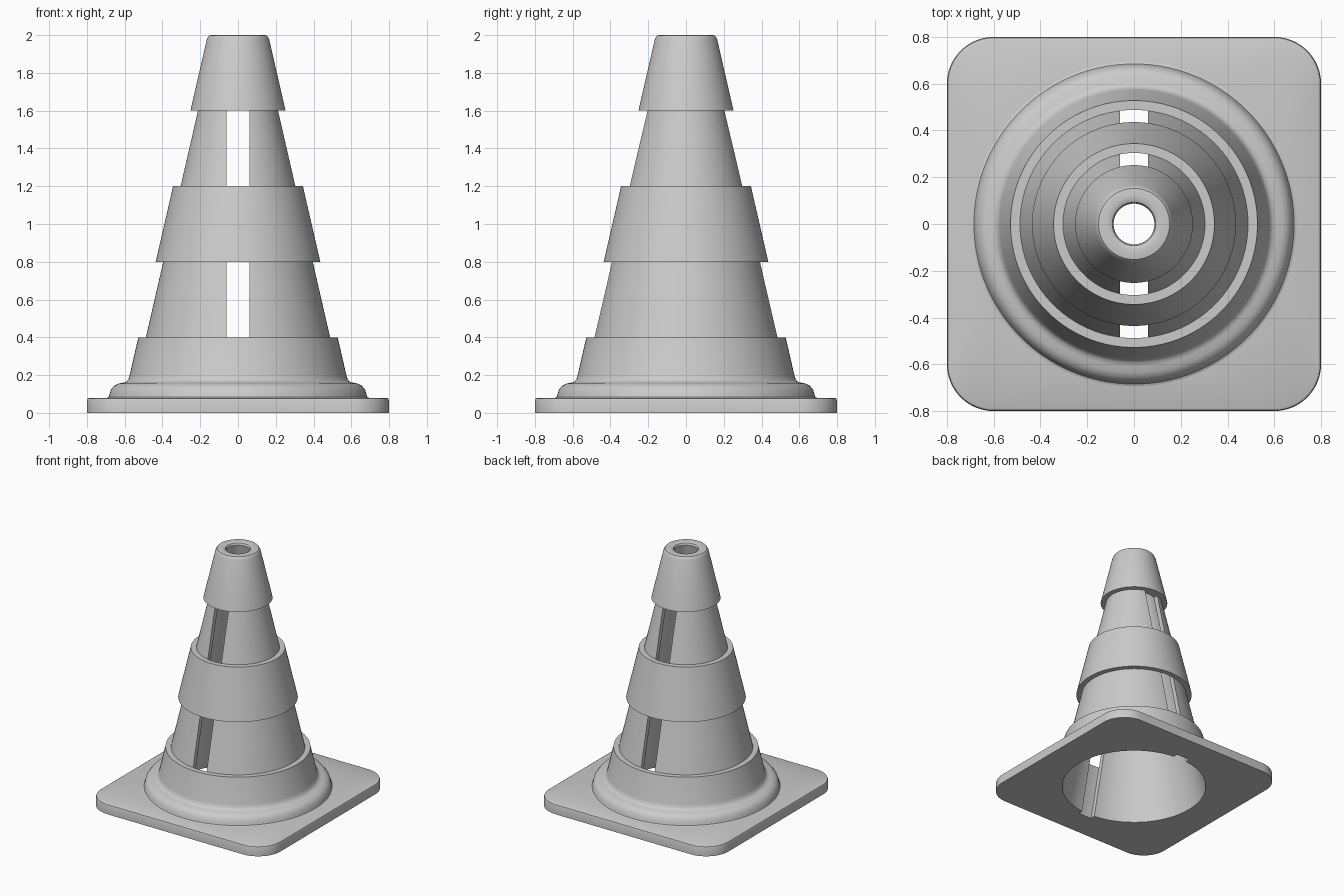
import bpy, bmesh, math

cube = bpy.data.objects.get("Cube")
if cube:
    bpy.data.objects.remove(cube, do_unlink=True)

GREY = (0.6, 0.6, 0.6, 1)
grey = bpy.data.materials.new("plain grey")
grey.use_nodes = True
grey.diffuse_color = GREY
grey.node_tree.nodes["Principled BSDF"].inputs["Base Color"].default_value = GREY

STEPS = 24      # points per quarter turn
TAPER = 0.23    # radius lost per unit of height


def outer(z):
    """Radius of the inner sleeve's outside at height z."""
    return 0.58 - TAPER * z


def loft(name, rings):
    """Closed loop of rings (z, half width, corner radius); a circle when no corner is given."""
    bm = bmesh.new()
    loops = []
    for z, half, *corner in rings:
        r = corner[0] if corner else half
        loop = []
        for i in range(4 * STEPS):
            a = (i + 0.5) * math.pi / (2 * STEPS)
            c, s = math.cos(a), math.sin(a)
            loop.append(bm.verts.new((math.copysign(half - r, c) + r * c,
                                      math.copysign(half - r, s) + r * s, z)))
        loops.append(loop)
    for a, b in zip(loops, loops[1:] + loops[:1]):
        for i in range(len(a)):
            j = (i + 1) % len(a)
            bm.faces.new((a[i], a[j], b[j], b[i]))
    bmesh.ops.recalc_face_normals(bm, faces=bm.faces)
    mesh = bpy.data.meshes.new(name)
    bm.to_mesh(mesh)
    bm.free()
    mesh.materials.append(grey)
    obj = bpy.data.objects.new(name, mesh)
    bpy.context.collection.objects.link(obj)
    return obj


def smooth(obj):
    bpy.ops.object.select_all(action='DESELECT')
    obj.select_set(True)
    bpy.context.view_layer.objects.active = obj
    bpy.ops.object.shade_smooth_by_angle(angle=math.radians(35))


# Square base plate with rounded corners and a round opening
smooth(loft("base_plate", [
    (0, 0.58), (0, 0.8, 0.2), (0.065, 0.8, 0.2), (0.075, 0.796, 0.196),
    (0.08, 0.785, 0.185), (0.08, outer(0.08))]))

# Rounded foot ring flowing into the lowest band
smooth(loft("foot_band", [
    (0.08, outer(0.08)), (0.08, 0.695), (0.084, 0.685), (0.1, 0.68),
    (0.125, 0.673), (0.145, 0.655), (0.155, 0.635), (0.16, 0.61),
    (0.165, 0.593), (0.178, 0.581), (0.2, 0.574),
    (0.4, outer(0.4) + 0.04), (0.4, outer(0.4))]))

# Raised middle band
smooth(loft("middle_band", [
    (0.8, outer(0.8)), (0.8, outer(0.8) + 0.04),
    (1.2, outer(1.2) + 0.04), (1.2, outer(1.2))]))

# Raised top band with a rounded rim
smooth(loft("top_band", [
    (1.6, outer(1.6)), (1.6, outer(1.6) + 0.04), (1.975, outer(1.975) + 0.04),
    (1.99, 0.159), (1.998, 0.152), (2, 0.142), (2, outer(2))]))

# Hollow tapered sleeve
sleeve = loft("sleeve", [
    (0, 0.543), (0, outer(0)), (2, outer(2)), (2, 0.105),
    (1.994, 0.093), (1.98, 0.087)])

# Slot through the sleeve's front and back, covered by the bands
bpy.ops.mesh.primitive_cube_add(size=1, location=(0, 0, 0.75))
cutter = bpy.context.object
cutter.name = "slot_cutter"
cutter.scale = (0.12, 2, 1.7)
cut = sleeve.modifiers.new("slots", 'BOOLEAN')
cut.operation = 'DIFFERENCE'
cut.solver = 'EXACT'
cut.object = cutter
bpy.context.view_layer.objects.active = sleeve
bpy.ops.object.select_all(action='DESELECT')
sleeve.select_set(True)
bpy.ops.object.modifier_apply(modifier=cut.name)
bpy.data.objects.remove(cutter, do_unlink=True)
smooth(sleeve)
